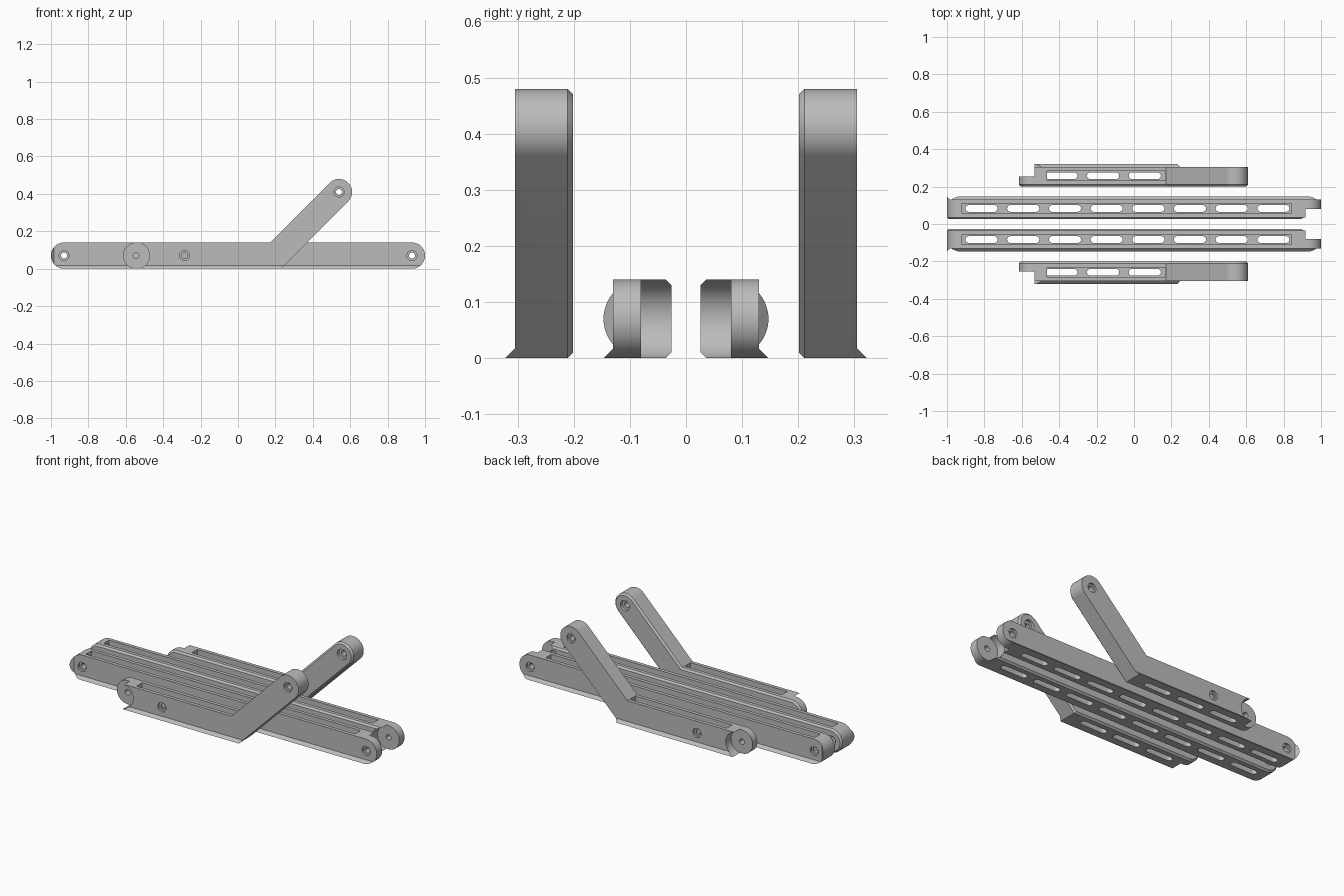
import bpy, bmesh, math
from mathutils import Vector

if "Cube" in bpy.data.objects:
    bpy.data.objects.remove(bpy.data.objects["Cube"])

R = 0.07        # half height of every bar
LIP = 0.017     # size of the flared lip
grey = bpy.data.materials.new("grey")
grey.diffuse_color = (0.5, 0.5, 0.5, 1)
grey.use_nodes = True
grey.node_tree.nodes["Principled BSDF"].inputs["Base Color"].default_value = grey.diffuse_color


def arc(cx, cz, r, a0, a1, n=32):
    return [(cx + r * math.cos(math.radians(a0 + (a1 - a0) * i / n)),
             cz + r * math.sin(math.radians(a0 + (a1 - a0) * i / n))) for i in range(n + 1)]


def finish(bm, name):
    bmesh.ops.recalc_face_normals(bm, faces=bm.faces)
    me = bpy.data.meshes.new(name)
    bm.to_mesh(me)
    bm.free()
    ob = bpy.data.objects.new(name, me)
    bpy.context.collection.objects.link(ob)
    return ob


def prism(name, pts, a, b, axis="y", chamfer=0):
    """Extrude a 2D outline along y (outline in xz) or z (outline in xy)."""
    bm = bmesh.new()
    put = (lambda p, t: (p[0], t, p[1])) if axis == "y" else (lambda p, t: (p[0], p[1], t))
    cap = bm.faces.new([bm.verts.new(put(p, a)) for p in pts])
    res = bmesh.ops.extrude_face_region(bm, geom=[cap], use_keep_orig=True)
    shift = (0, b - a, 0) if axis == "y" else (0, 0, b - a)
    bmesh.ops.translate(bm, vec=shift, verts=[v for v in res["geom"] if isinstance(v, bmesh.types.BMVert)])
    bmesh.ops.recalc_face_normals(bm, faces=bm.faces)
    if chamfer:
        edges = [e for e in bm.edges if all(abs(v.co.y - a) < 1e-5 for v in e.verts)]
        bmesh.ops.bevel(bm, geom=edges, offset=chamfer, segments=1, affect="EDGES")
    return finish(bm, name)


def box(x0, x1, y0, y1, z0, z1):
    return prism("cutter", [(x0, z0), (x1, z0), (x1, z1), (x0, z1)], y0, y1)


def rod(x, z, r, y0, y1):
    return prism("cutter", arc(x, z, r, 0, 360, 48)[:-1], y0, y1)


def slot(x, y, length, width):
    h, r = length / 2, width / 2
    pts = arc(x - h + r, y, r, 90, 270, 10) + arc(x + h - r, y, r, -90, 90, 10)
    return prism("cutter", pts, -0.1, 0.1, "z")


def lip_cutter(xr, y):
    """Trims the outer side flat, leaving 45 degree flares at the bottom and at x = xr."""
    bm = bmesh.new()
    for t in (0, 0.05):
        for x in (xr - t, 2):
            for z in (LIP - t, 1):
                bm.verts.new((x, y + t, z))
    bmesh.ops.convex_hull(bm, input=bm.verts)
    return finish(bm, "cutter")


def carve(ob, cutters):
    """Cut, mirror to the other side, and shade."""
    bpy.ops.object.select_all(action="DESELECT")
    bpy.context.view_layer.objects.active = ob
    ob.select_set(True)
    for c in cutters:
        c.hide_render = True
        m = ob.modifiers.new("cut", "BOOLEAN")
        m.operation, m.solver, m.object = "DIFFERENCE", "EXACT", c
        bpy.ops.object.modifier_apply(modifier=m.name)
        bpy.data.objects.remove(c, do_unlink=True)
    m = ob.modifiers.new("mirror", "MIRROR")
    m.use_axis = (False, True, False)
    m.use_mirror_merge = False
    bpy.ops.object.modifier_apply(modifier=m.name)
    ob.data.materials.clear()
    ob.data.materials.append(grey)
    bpy.ops.object.shade_smooth_by_angle(angle=math.radians(30))


def bolt_hole(x, z, y_in, y_out, inner=True):
    """Through hole with a shallow outer recess and an optional inner one."""
    cuts = [rod(x, z, 0.016, y_in - 0.1, y_out + 0.1), rod(x, z, 0.027, y_out - 0.012, y_out + 0.1)]
    if inner:
        cuts.append(rod(x, z, 0.031, y_in - 0.1, y_in + 0.018))
    return cuts


# long straight bars
y0, y1, yc, ym = 0.026, 0.13, 0.083, 0.08
bar = prism("long_bar", arc(-0.93, R, R, 90, 270) + arc(0.93, R, R, -90, 90),
            y0, y1 + LIP, chamfer=0.01)
cuts = [lip_cutter(-0.983, y1),
        box(0.93, 1.2, -0.1, ym, -0.1, 0.3),            # inner half of the hinge end
        rod(0.93, R, 0.0715, -0.1, ym),
        box(-0.92, 0.843, yc - 0.026, yc + 0.026, 0.03, 0.3)]   # top channel
cuts += [slot(-0.815 + 0.2229 * i, yc, 0.172, 0.036) for i in range(8)]
cuts += bolt_hole(-0.93, R, y0, y1) + bolt_hole(0.93, R, y0, y1, False)
carve(bar, cuts)

# bent arms
y0, y1, yc, ym = 0.201, 0.305, 0.258, 0.255
d = R * math.sqrt(2)
k = R * math.tan(math.radians(22.5))
outline = (arc(-0.545, R, R, 90, 270) + [(0.13 + d, 0)] + arc(0.54, 0.41, R, -45, 135)
           + [(0.14 + 0.13 - d, 0.14)])
arm = prism("bent_arm", outline, y0, y1 + LIP, chamfer=0.01)
cuts = [lip_cutter(-3, y1),
        box(-0.8, -0.545, ym, 0.5, -0.1, 0.3),          # outer half of the hinge end
        rod(-0.545, R, 0.0715, ym, 0.5),
        box(-0.465, 0.168, yc - 0.026, yc + 0.026, 0.03, 0.138 + 0.05)]  # top channel
cuts += [slot(-0.388 + 0.2229 * i, yc, 0.172, 0.036) for i in range(3)]
cuts += bolt_hole(-0.285, R, y0, y1) + bolt_hole(0.54, 0.41, y0, y1)
cuts.append(rod(-0.545, R, 0.016, 0.1, 0.5))
carve(arm, cuts)
